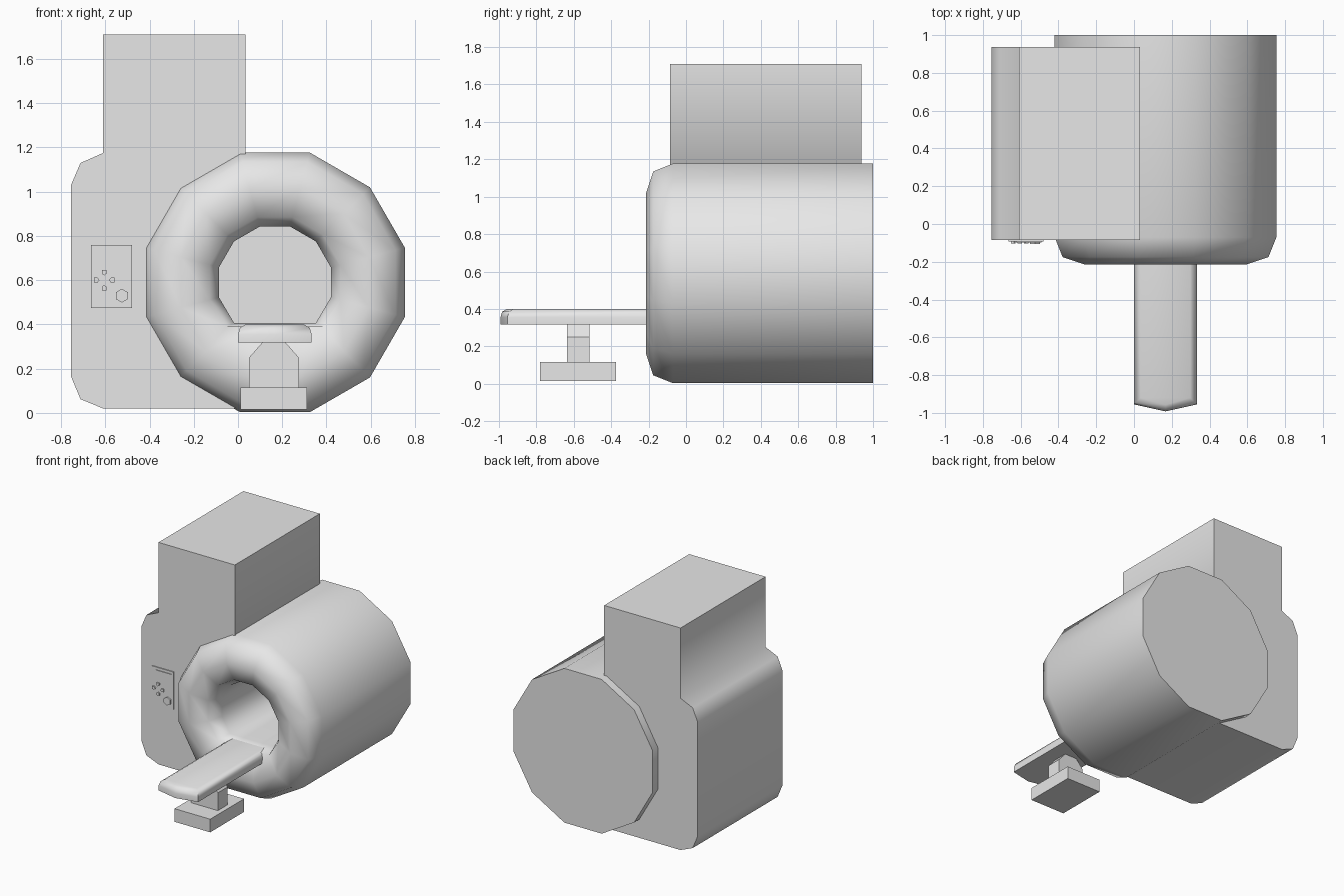
import bpy, bmesh, math
from mathutils import Vector

cube = bpy.data.objects.get("Cube")
if cube:
    bpy.data.objects.remove(cube, do_unlink=True)

grey = bpy.data.materials.new("light grey")
grey.use_nodes = True
COLOUR = (0.8, 0.8, 0.8, 1)
grey.diffuse_color = COLOUR
grey.node_tree.nodes["Principled BSDF"].inputs["Base Color"].default_value = COLOUR


def finish(name, bm, smooth=None):
    """Turn a bmesh into a named, coloured object."""
    bmesh.ops.recalc_face_normals(bm, faces=bm.faces)
    mesh = bpy.data.meshes.new(name)
    bm.to_mesh(mesh)
    bm.free()
    mesh.materials.append(grey)
    obj = bpy.data.objects.new(name, mesh)
    bpy.context.collection.objects.link(obj)
    if smooth:
        bpy.ops.object.select_all(action='DESELECT')
        obj.select_set(True)
        bpy.context.view_layer.objects.active = obj
        bpy.ops.object.shade_smooth_by_angle(angle=math.radians(smooth))
    return obj


def loft(name, rings, smooth=None):
    """Skin a row of equal-length point loops and cap both ends."""
    bm = bmesh.new()
    loops = [[bm.verts.new(p) for p in ring] for ring in rings]
    n = len(loops[0])
    for a, b in zip(loops, loops[1:]):
        for i in range(n):
            j = (i + 1) % n
            bm.faces.new((a[i], a[j], b[j], b[i]))
    bm.faces.new(loops[0])
    bm.faces.new(loops[-1])
    return finish(name, bm, smooth)


def extrude_y(name, profile, y0, y1, smooth=None):
    return loft(name, [[(x, y, z) for x, z in profile] for y in (y0, y1)], smooth)


def box_profile(x0, x1, z0, z1):
    return [(x0, z0), (x1, z0), (x1, z1), (x0, z1)]


def ngon(cx, cz, r, n, start=0.0):
    return [(cx + r * math.cos(start + math.tau * i / n),
             cz + r * math.sin(start + math.tau * i / n)) for i in range(n)]


# Scanner drum: twelve-sided, rounded mouth, blind bore with a flat floor
CX, CZ, SIDES = 0.167, 0.59, 12
drum_profile = [(0.587, 1.0, None), (0.587, -0.07, None), (0.545, -0.175, None),
                (0.425, -0.215, None), (0.295, -0.175, 0.39),
                (0.253, -0.07, 0.407), (0.253, 0.95, 0.407)]
drum_rings = []
for flat_radius, y, floor in drum_profile:
    pts = ngon(CX, CZ, flat_radius / math.cos(math.pi / SIDES), SIDES, math.pi / SIDES)
    drum_rings.append([(x, y, max(z, floor) if floor else z) for x, z in pts])
loft("scanner_drum", drum_rings, 70)

# Side cabinet with a tall upper housing, wrapped round the drum's flank
cabinet = [(-0.61, 1.71), (0.033, 1.71), (0.033, 1.1), (-0.25, 0.9), (-0.25, 0.25),
           (0.0, 0.1), (0.0, 0.02), (-0.61, 0.02), (-0.712, 0.062), (-0.755, 0.165),
           (-0.755, 1.03), (-0.712, 1.13), (-0.61, 1.175)]
extrude_y("side_cabinet", cabinet, -0.085, 0.937, 70)

# Patient bed: pointed plan, rounded upper rim
bed_rings = []
for inset, z in [(0.0, 0.318), (0.0, 0.355), (0.009, 0.385), (0.035, 0.4)]:
    x0, x1 = inset, 0.333 - inset
    bed_rings.append([(x0, 0.1, z), (x0, -0.955 + inset, z),
                      (CX, -0.992 + inset, z), (x1, -0.955 + inset, z), (x1, 0.1, z)])
loft("patient_bed", bed_rings, 70)

# Bed pedestal
extrude_y("pedestal_base", box_profile(0.012, 0.312, 0.015, 0.115), -0.78, -0.373)
column = [(0.05, 0.115), (0.275, 0.115), (0.275, 0.25), (0.215, 0.318),
          (0.11, 0.318), (0.05, 0.25)]
extrude_y("pedestal_column", column, -0.635, -0.517)

# Control panel
extrude_y("control_panel", box_profile(-0.665, -0.48, 0.475, 0.76), -0.092, -0.08)
extrude_y("panel_screen", box_profile(-0.625, -0.49, 0.67, 0.74), -0.097, -0.09)
extrude_y("panel_knob", ngon(-0.525, 0.53, 0.031, 6, math.pi / 6), -0.105, -0.09)

# Four arrow buttons, each pointing to the middle of the pad
arrow = [(0.022, 0.0), (0.03, 0.011), (0.047, 0.011), (0.047, -0.011), (0.03, -0.011)]
for k, side in enumerate(("right", "top", "left", "bottom")):
    c, s = round(math.cos(k * math.pi / 2)), round(math.sin(k * math.pi / 2))
    pts = [(-0.605 + c * u - s * v, 0.6 + s * u + c * v) for u, v in arrow]
    extrude_y("arrow_button_" + side, pts, -0.102, -0.09)
